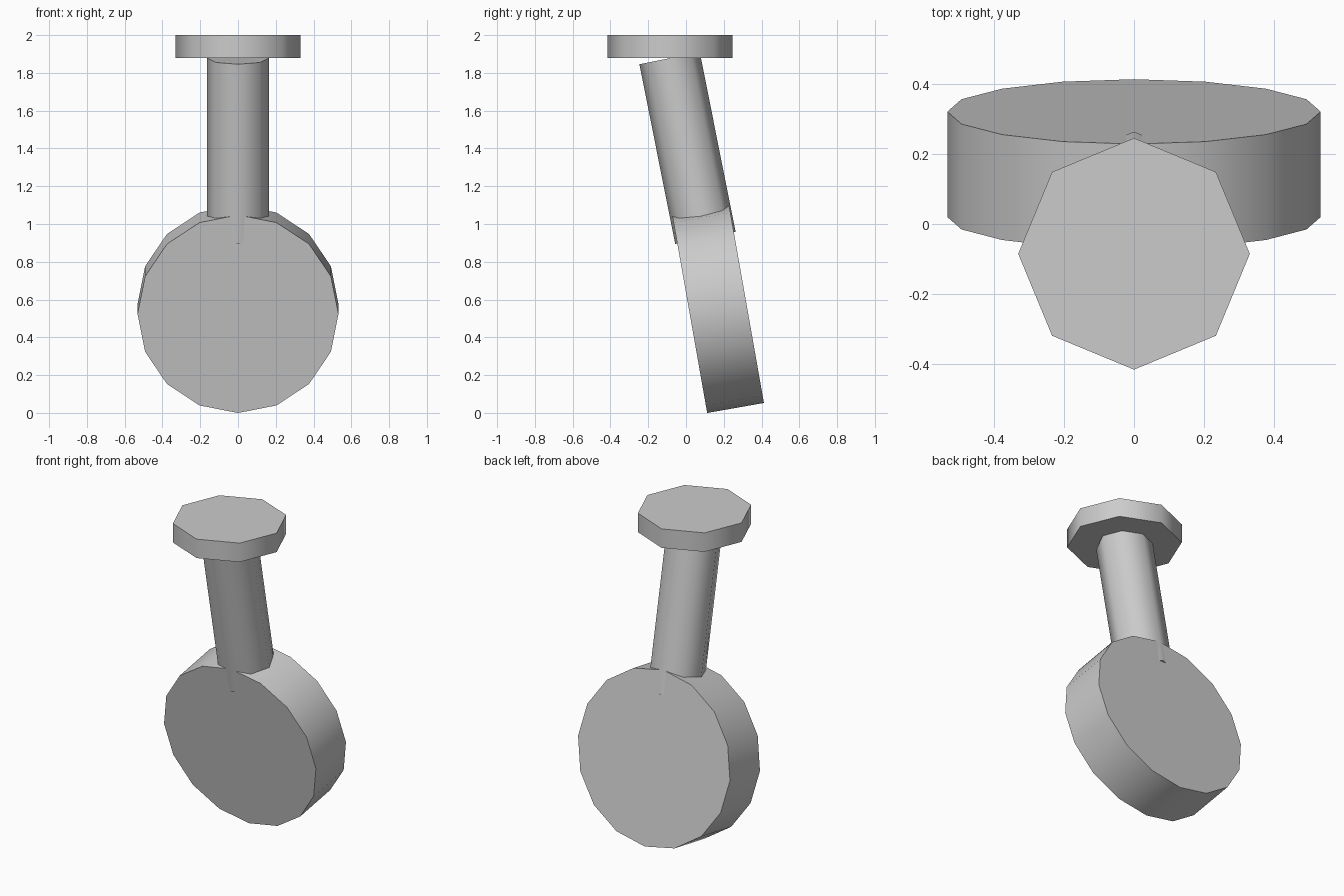
import bpy
from math import radians

cube = bpy.data.objects.get("Cube")
if cube:
    bpy.data.objects.remove(cube, do_unlink=True)

# One plain grey for every part
GREY = (0.6, 0.6, 0.6, 1.0)
grey = bpy.data.materials.new("plain_grey")
grey.use_nodes = True
grey.diffuse_color = GREY
grey.node_tree.nodes["Principled BSDF"].inputs["Base Color"].default_value = GREY


def add_cylinder(name, sides, radius, depth, location, tilt=0.0):
    """Low-sided cylinder tilted about x, with smooth sides and sharp rims."""
    bpy.ops.mesh.primitive_cylinder_add(
        vertices=sides, radius=radius, depth=depth,
        location=location, rotation=(radians(tilt), 0, 0))
    obj = bpy.context.object
    obj.name = obj.data.name = name
    obj.data.materials.append(grey)
    bpy.ops.object.shade_smooth_by_angle(angle=radians(60))
    return obj


# Upright disc leaning back at its base
add_cylinder("disc", 16, 0.532, 0.305, (0, 0.17, 0.55), -80)

# Leaning rod, its lower end sunk into the disc
add_cylinder("rod", 8, 0.163, 0.97, (0, 0.008, 1.402), 11.3)

# Level octagonal cap on top of the rod
add_cylinder("cap", 8, 0.33, 0.12, (0, -0.085, 1.94))
